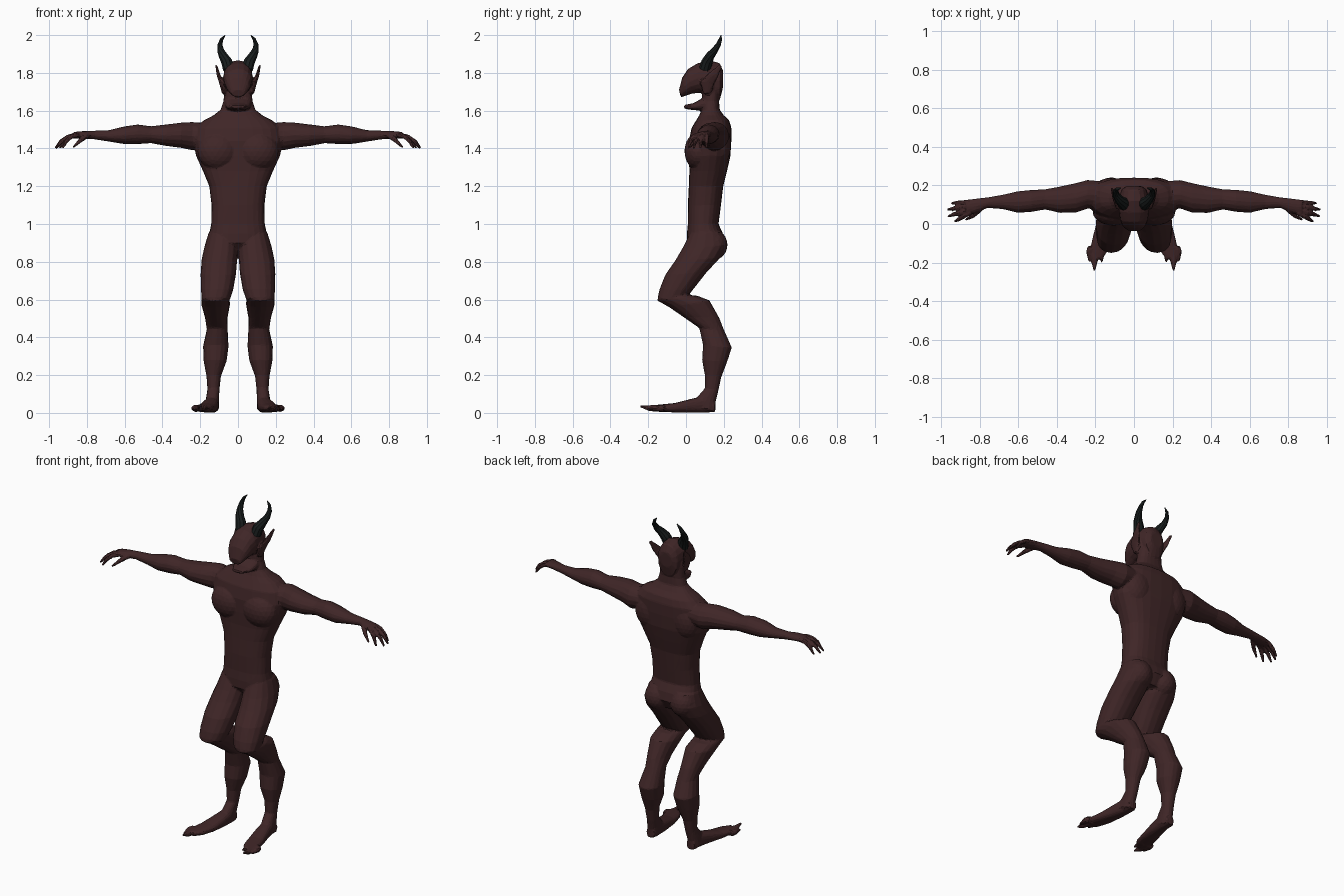
import bpy, bmesh, math
from mathutils import Vector


def material(name, rgb):
    m = bpy.data.materials.new(name)
    m.diffuse_color = (*rgb, 1)
    return m


SKIN = material("dark red skin", (0.05, 0.019, 0.02))
HORN = material("black horn", (0.009, 0.012, 0.012))


def loft(bm, rings, power=2.0, sides=16):
    """Closed skin through rings given as (centre, half axis u, half axis v)."""
    def bend(k):
        return math.copysign(abs(k) ** (2 / power), k)
    loops = []
    for c, u, v in rings:
        angles = [2 * math.pi * i / sides for i in range(sides)]
        loops.append([bm.verts.new(c + u * bend(math.cos(a)) + v * bend(math.sin(a)))
                      for a in angles])
    for a, b in zip(loops, loops[1:]):
        for i in range(sides):
            j = (i + 1) % sides
            bm.faces.new((a[i], a[j], b[j], b[i]))
    bm.faces.new(loops[0][::-1])
    bm.faces.new(loops[-1])


def side_rings(rows, s=1):
    """Rows: x min, x max, front point y z, back point y z."""
    out = []
    for x0, x1, yf, zf, yb, zb in rows:
        out.append((Vector((s * (x0 + x1) / 2, (yf + yb) / 2, (zf + zb) / 2)),
                    Vector(((x1 - x0) / 2, 0, 0)),
                    Vector((0, (yb - yf) / 2, (zb - zf) / 2))))
    return out


def arm_rings(rows, s):
    """Rows: x, y min, y max, z min, z max."""
    return [(Vector((s * x, (y0 + y1) / 2, (z0 + z1) / 2)),
             Vector((0, (y1 - y0) / 2, 0)), Vector((0, 0, (z1 - z0) / 2)))
            for x, y0, y1, z0, z1 in rows]


def tube_rings(rows, s):
    """Rows: x, y, z, radius along a curved path."""
    pts = [Vector((s * r[0], r[1], r[2])) for r in rows]
    out = []
    for i, p in enumerate(pts):
        t = pts[min(i + 1, len(pts) - 1)] - pts[max(i - 1, 0)]
        q = t.to_track_quat('Z', 'Y')
        out.append((p, q @ Vector((rows[i][3], 0, 0)), q @ Vector((0, rows[i][3], 0))))
    return out


def ball(bm, centre, radii):
    """Ellipsoid muscle."""
    new = bmesh.ops.create_icosphere(bm, subdivisions=3, radius=1)["verts"]
    for v in new:
        v.co = Vector(centre) + Vector(a * b for a, b in zip(v.co, radii))


def finish(bm, name, mat):
    bmesh.ops.recalc_face_normals(bm, faces=bm.faces)
    mesh = bpy.data.meshes.new(name)
    bm.to_mesh(mesh)
    bm.free()
    mesh.materials.append(mat)
    ob = bpy.data.objects.new(name, mesh)
    bpy.context.collection.objects.link(ob)
    return ob


body = bmesh.new()

# torso and neck: half width, front y, back y, z
torso = [(.09, .06, .17, .84), (.16, .005, .205, .9), (.152, .005, .195, .95),
         (.142, .01, .172, 1.0), (.14, .01, .185, 1.1), (.152, .015, .197, 1.2),
         (.185, .018, .217, 1.28), (.222, .015, .235, 1.36), (.238, .015, .24, 1.44),
         (.225, .03, .24, 1.51), (.18, .055, .228, 1.55), (.13, .07, .2, 1.575),
         (.092, .083, .178, 1.605), (.077, .085, .175, 1.65), (.07, .085, .18, 1.73)]
loft(body, side_rings([(-w, w, f, z, b, z) for w, f, b, z in torso]), 2.5, 24)

# head and open lower jaw
loft(body, side_rings([
    (-.04, .04, .195, 1.72, .197, 1.81), (-.066, .066, .18, 1.66, .178, 1.852),
    (-.078, .078, .12, 1.68, .12, 1.867), (-.078, .078, .07, 1.695, .06, 1.85),
    (-.072, .072, .03, 1.69, .01, 1.82), (-.06, .06, 0, 1.68, -.02, 1.775),
    (-.035, .035, -.027, 1.67, -.037, 1.71)]), 2.2)
loft(body, side_rings([
    (-.072, .072, .13, 1.605, .13, 1.7), (-.07, .07, .085, 1.6, .085, 1.665),
    (-.06, .06, .04, 1.603, .04, 1.64), (-.032, .032, -.01, 1.61, -.01, 1.63)]), 2.5)

for s in (1, -1):
    # chest, shoulder blade and buttock muscles
    ball(body, (s * .105, .065, 1.385), (.11, .073, .1))
    ball(body, (s * .12, .18, 1.42), (.09, .058, .11))
    ball(body, (s * .085, .135, .89), (.08, .085, .085))

    # pointed ears
    loft(body, side_rings([
        (.062, .085, .09, 1.69, .13, 1.69), (.075, .1, .075, 1.755, .15, 1.74),
        (.092, .112, .115, 1.795, .168, 1.775), (.11, .121, .175, 1.845, .193, 1.835)], s))

    # thigh
    loft(body, side_rings([
        (.01, .155, .02, .95, .19, .96), (0, .178, -.02, .87, .217, .89),
        (.004, .192, -.055, .81, .18, .82), (.01, .198, -.11, .73, .11, .745),
        (.025, .197, -.14, .655, .035, .65), (.045, .19, -.15, .61, -.02, .58)], s), 2.2)

    # knee, shin, hock and heel
    loft(body, side_rings([
        (.06, .18, -.14, .635, .0, .625), (.045, .195, -.152, .595, .06, .62),
        (.042, .195, -.09, .56, .125, .595), (.055, .175, -.01, .505, .175, .505),
        (.055, .165, .07, .45, .203, .435), (.05, .185, .09, .36, .243, .345),
        (.06, .182, .085, .28, .218, .27), (.09, .167, .1, .2, .187, .19),
        (.098, .162, .1, .13, .172, .12), (.1, .17, .06, .085, .157, .06),
        (.1, .175, .03, .04, .155, .004)], s), 2.2)

    # foot and toes
    loft(body, side_rings([
        (.11, .162, .155, .005, .152, .06), (.1, .172, .1, .001, .1, .09),
        (.103, .188, .03, .001, .03, .075), (.115, .212, -.06, .002, -.06, .052),
        (.135, .23, -.14, .008, -.14, .044), (.165, .225, -.18, .014, -.18, .04)], s), 2.5)
    for x, y, z in ((.168, -.2, .026), (.205, -.244, .036), (.232, -.195, .02)):
        loft(body, tube_rings([(.8 * x + .035, -.12, .024, .02),
                               (x, y + .05, .025, .016), (x, y, z, .005)], s))

    # arm and palm
    loft(body, arm_rings([
        (.15, .07, .22, 1.41, 1.53), (.24, .08, .228, 1.39, 1.54),
        (.3, .06, .212, 1.403, 1.537), (.38, .057, .195, 1.413, 1.527),
        (.46, .075, .18, 1.428, 1.517), (.53, .063, .177, 1.423, 1.527),
        (.6, .058, .17, 1.423, 1.517), (.68, .077, .152, 1.436, 1.497),
        (.76, .083, .138, 1.448, 1.494), (.82, .058, .132, 1.452, 1.492),
        (.87, .05, .125, 1.452, 1.487)], s))

    # hooked fingers: base y, tip y, reach
    for y0, y1, reach in ((.114, .108, .945), (.094, .075, .968),
                          (.074, .04, .964), (.058, .012, .93)):
        step = reach - .85
        path = ((0, 1.472, .013), (.42, 1.462, .012), (.75, 1.437, .011), (1, 1.4, .006))
        loft(body, tube_rings([(.85 + step * t, y0 + (y1 - y0) * t, z, r)
                               for t, z, r in path], s), sides=10)
    # thumb
    loft(body, tube_rings([(.8, .075, 1.468, .015), (.835, .042, 1.442, .012),
                           (.873, .022, 1.405, .006)], s), sides=10)

# fuse all flesh into one faceted skin
body_ob = finish(body, "body", SKIN)
fuse = body_ob.modifiers.new("fuse", 'REMESH')
fuse.mode = 'VOXEL'
fuse.voxel_size = 0.006
soften = body_ob.modifiers.new("soften", 'SMOOTH')
soften.factor = 0.5
soften.iterations = 2
facet = body_ob.modifiers.new("facet", 'DECIMATE')
facet.ratio = 0.06

# curved horns
for s, side in ((1, "left"), (-1, "right")):
    horn = bmesh.new()
    loft(horn, tube_rings([
        (.048, .1, 1.82, .032), (.06, .112, 1.86, .03), (.078, .128, 1.89, .024),
        (.093, .152, 1.92, .018), (.095, .172, 1.95, .013),
        (.086, .182, 1.978, .009), (.068, .186, 1.999, .002)], s), sides=10)
    finish(horn, side + "_horn", HORN)
